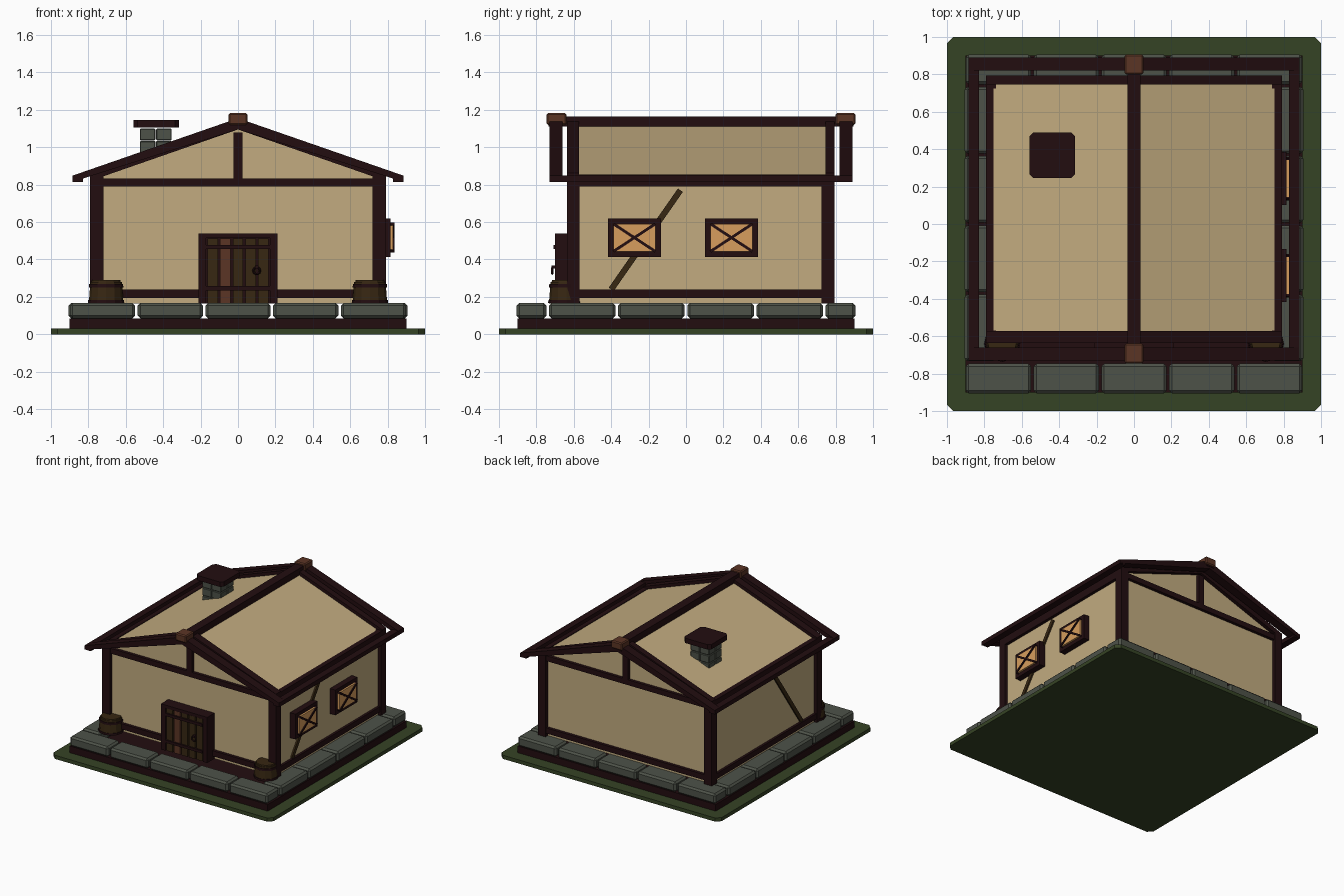
import bpy, bmesh, math
from mathutils import Vector

if "Cube" in bpy.data.objects:
    bpy.data.objects.remove(bpy.data.objects["Cube"])


def material(name, rgb):
    m = bpy.data.materials.new(name)
    m.diffuse_color = (*rgb, 1)
    m.use_nodes = True
    m.node_tree.nodes["Principled BSDF"].inputs["Base Color"].default_value = m.diffuse_color
    return m


PLASTER = material("cream plaster", (0.54, 0.41, 0.215))
TIMBER = material("dark timber", (0.016, 0.004, 0.005))
STONE = material("grey stone", (0.075, 0.085, 0.066))
GRASS = material("green grass", (0.036, 0.056, 0.018))
WOOD = material("olive brown wood", (0.038, 0.020, 0.006))
RED_WOOD = material("red brown wood", (0.105, 0.035, 0.018))
GLASS = material("amber glass", (0.68, 0.34, 0.11))


def finish(bm, name, mat):
    bmesh.ops.recalc_face_normals(bm, faces=bm.faces[:])
    me = bpy.data.meshes.new(name)
    bm.to_mesh(me)
    bm.free()
    me.materials.append(mat)
    ob = bpy.data.objects.new(name, me)
    bpy.context.collection.objects.link(ob)
    return ob


def prism(name, pts, a, b, axis, mat, bevel=0, upright_only=False):
    """Extrude a 2D profile from a to b along x, y or z."""
    place = {"x": lambda p, t: (t, p[0], p[1]),
             "y": lambda p, t: (p[0], t, p[1]),
             "z": lambda p, t: (p[0], p[1], t)}[axis]
    bm = bmesh.new()
    lo = [bm.verts.new(place(p, a)) for p in pts]
    hi = [bm.verts.new(place(p, b)) for p in pts]
    bm.faces.new(lo)
    bm.faces.new(hi)
    for i in range(len(pts)):
        j = (i + 1) % len(pts)
        bm.faces.new((lo[i], lo[j], hi[j], hi[i]))
    if bevel:
        edges = [e for e in bm.edges if not upright_only
                 or abs(e.verts[0].co.z - e.verts[1].co.z) > 1e-4]
        bmesh.ops.bevel(bm, geom=edges, offset=bevel, segments=1,
                        affect="EDGES", profile=0.5)
    return finish(bm, name, mat)


def box(name, x0, x1, y0, y1, z0, z1, mat, bevel=0, upright_only=False):
    return prism(name, [(x0, y0), (x1, y0), (x1, y1), (x0, y1)],
                 z0, z1, "z", mat, bevel, upright_only)


def side_bar(name, p, q, width, x0, x1, mat):
    """Slanted bar lying in a plane facing sideways, from p to q in (y, z)."""
    p, q = Vector(p), Vector(q)
    d = (q - p).normalized() * width / 2
    n = Vector((-d.y, d.x))
    return prism(name, [p + n, q + n, q - n, p - n], x0, x1, "x", mat)


def cone(name, x, y, z0, z1, r0, r1, mat, sides=12):
    bm = bmesh.new()
    bmesh.ops.create_cone(bm, cap_ends=True, segments=sides, radius1=r0,
                          radius2=r1, depth=z1 - z0)
    bmesh.ops.translate(bm, verts=bm.verts[:], vec=(x, y, (z0 + z1) / 2))
    return finish(bm, name, mat)


# Grass plate and dark footing
box("grass_plate", -1, 1, -1, 1, 0, 0.03, GRASS, 0.035, True)
box("footing", -0.9, 0.9, -0.9, 0.9, 0.03, 0.085, TIMBER)

# Ring of foundation stones with open joints
G = 0.007
for s, label in ((-1, "front"), (1, "back")):
    y0, y1 = sorted((s * 0.905, s * (0.74 + G)))
    for i in range(5):
        x = -0.905 + i * 0.362
        box(f"{label}_stone_{i}", x + G, x + 0.362 - G, y0, y1,
            0.085, 0.167, STONE, 0.014)
for s, label in ((-1, "left"), (1, "right")):
    x0, x1 = sorted((s * 0.905, s * 0.74))
    for i in range(4):
        y = -0.74 + i * 0.37
        box(f"{label}_stone_{i}", x0, x1, y + G, y + 0.37 - G,
            0.085, 0.167, STONE, 0.014)

# Plastered body including the roof slopes
prism("plaster_body", [(-0.765, 0.165), (0.765, 0.165), (0.765, 0.845),
                       (0, 1.122), (-0.765, 0.845)], -0.605, 0.765, "y", PLASTER)

# Corner posts
for sx in (-1, 1):
    x0, x1 = sorted((sx * 0.72, sx * 0.79))
    box("front_post", x0, x1, -0.635, -0.57, 0.165, 0.855, TIMBER)
    box("back_post", x0, x1, 0.725, 0.795, 0.165, 0.855, TIMBER)
    # Side sill, wall plate, eave beam and diagonal brace
    w0, w1 = sorted((sx * 0.75, sx * 0.785))
    box("side_sill", w0, w1, -0.6, 0.76, 0.195, 0.24, TIMBER)
    box("wall_plate", *sorted((sx * 0.75, sx * 0.79)), -0.63, 0.79,
        0.79, 0.855, TIMBER)
    box("eave_beam", *sorted((sx * 0.83, sx * 0.885)), -0.725, 0.885,
        0.815, 0.85, TIMBER)
    side_bar("wall_brace", (-0.40, 0.24), (-0.03, 0.77), 0.032,
             *sorted((sx * 0.75, sx * 0.777)), WOOD)

# Gable beams, sills and king posts
for label, y0, y1 in (("front", -0.63, -0.59), ("back", 0.75, 0.79)):
    box(label + "_sill", -0.75, 0.75, y0, y1, 0.195, 0.24, TIMBER)
    box(label + "_tie_beam", -0.75, 0.75, y0, y1, 0.79, 0.833, TIMBER)
    box(label + "_king_post", -0.025, 0.025, y0, y1, 0.83, 1.08, TIMBER)


def chevron(name, half, top, top_end, low, low_end, y0, y1):
    prism(name, [(-half, low_end), (0, low), (half, low_end),
                 (half, top_end), (0, top), (-half, top_end)], y0, y1, "y", TIMBER)


# Rafters on the gables and the free outer barge boards
chevron("front_rafters", 0.79, 1.15, 0.862, 1.095, 0.82, -0.635, -0.573)
chevron("back_rafters", 0.79, 1.15, 0.862, 1.095, 0.82, 0.745, 0.795)
chevron("front_barge_boards", 0.885, 1.155, 0.848, 1.095, 0.815, -0.73, -0.66)
chevron("back_barge_boards", 0.885, 1.155, 0.848, 1.095, 0.815, 0.82, 0.89)

# Ridge beam and its end caps
box("ridge_beam", -0.036, 0.036, -0.735, 0.895, 1.11, 1.165, TIMBER)
box("front_ridge_cap", -0.05, 0.05, -0.745, -0.64, 1.12, 1.182, RED_WOOD, 0.008)
box("back_ridge_cap", -0.05, 0.05, 0.80, 0.905, 1.12, 1.182, RED_WOOD, 0.008)

# Door frame, planks, iron bands and ring handle
box("door_frame_left", -0.21, -0.17, -0.70, -0.60, 0.165, 0.54, TIMBER)
box("door_frame_right", 0.17, 0.21, -0.70, -0.60, 0.165, 0.54, TIMBER)
box("door_frame_top", -0.21, 0.21, -0.70, -0.60, 0.515, 0.54, TIMBER)
box("door_backing", -0.17, 0.17, -0.675, -0.60, 0.165, 0.515, TIMBER)
for i in range(5):
    x = -0.17 + i * 0.068
    box(f"door_plank_{i}", x + 0.006, x + 0.062, -0.695, -0.67, 0.165, 0.512,
        RED_WOOD if i == 1 else WOOD)
for z in (0.235, 0.455):
    box("door_band", -0.17, 0.17, -0.708, -0.67, z, z + 0.022, TIMBER)
bpy.ops.mesh.primitive_torus_add(major_segments=10, minor_segments=4,
                                 major_radius=0.018, minor_radius=0.006,
                                 location=(0.1, -0.715, 0.34),
                                 rotation=(math.pi / 2, 0, 0))
handle = bpy.context.object
handle.name = "door_ring"
handle.data.materials.append(TIMBER)
box("door_ring_stem", 0.09, 0.11, -0.72, -0.69, 0.352, 0.368, TIMBER)

# Two windows on the right wall
for i, c in enumerate((-0.276, 0.243)):
    a, b, z0, z1, t = c - 0.142, c + 0.142, 0.413, 0.62, 0.03
    n = f"window_{i}_"
    box(n + "frame_bottom", 0.76, 0.815, a, b, z0, z0 + t, TIMBER)
    box(n + "frame_top", 0.76, 0.815, a, b, z1 - t, z1, TIMBER)
    box(n + "frame_near", 0.76, 0.815, a, a + t, z0, z1, TIMBER)
    box(n + "frame_far", 0.76, 0.815, b - t, b, z0, z1, TIMBER)
    box(n + "glass", 0.76, 0.83, a + t, b - t, z0 + t, z1 - t, GLASS)
    for lo, hi in ((z0 + t, z1 - t), (z1 - t, z0 + t)):
        side_bar(n + "cross_bar", (a + t, lo), (b - t, hi), 0.015,
                 0.80, 0.838, TIMBER)

# Barrels at the front corners
for sx in (-1, 1):
    x, y = sx * 0.705, -0.64
    cone("barrel_body", x, y, 0.165, 0.28, 0.093, 0.084, WOOD)
    cone("barrel_bottom_hoop", x, y, 0.168, 0.183, 0.097, 0.096, TIMBER)
    cone("barrel_top_hoop", x, y, 0.25, 0.268, 0.092, 0.091, TIMBER)
    cone("barrel_lid", x, y, 0.28, 0.29, 0.078, 0.076, WOOD)

# Chimney of stacked blocks with a slab on top
for row in range(3):
    z = 0.905 + row * 0.066
    for x in (-0.525, -0.438):
        for y in (0.285, 0.37):
            box("chimney_block", x, x + 0.083, y, y + 0.081, z, z + 0.062,
                STONE, 0.004)
box("chimney_slab", -0.56, -0.315, 0.245, 0.49, 1.105, 1.145, TIMBER, 0.022, True)
